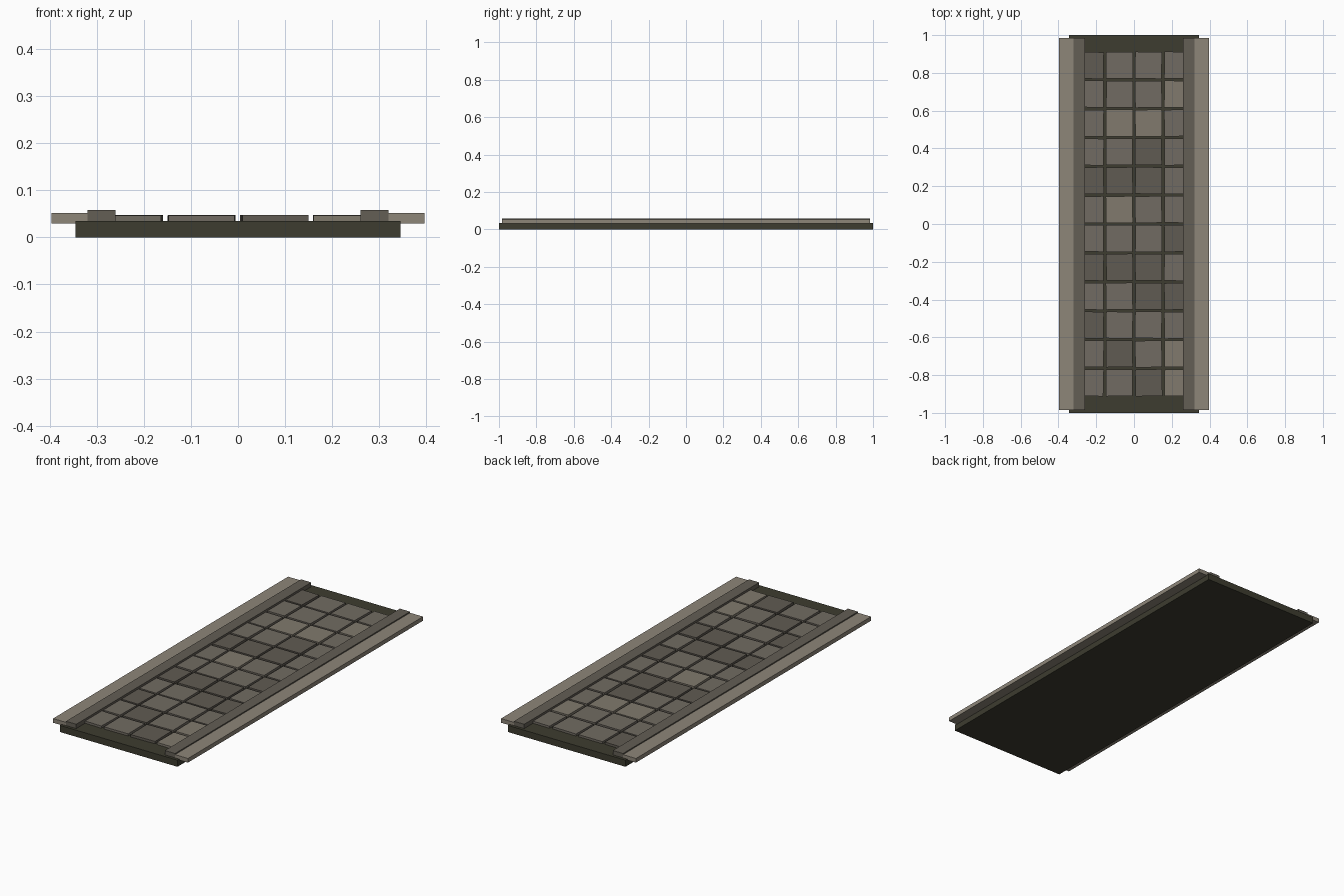
import bpy, random
from mathutils import Matrix

if "Cube" in bpy.data.objects:
    bpy.data.objects.remove(bpy.data.objects["Cube"])

random.seed(7)


def material(name, rgb):
    m = bpy.data.materials.new(name)
    m.diffuse_color = (*rgb, 1)
    m.use_nodes = True
    m.node_tree.nodes["Principled BSDF"].inputs["Base Color"].default_value = m.diffuse_color
    return m


def box(name, x, y, z, mat, turn=0.0):
    """Box from (min, max) ranges, optionally turned about its own z axis."""
    bpy.ops.mesh.primitive_cube_add(size=1)
    ob = bpy.context.object
    ob.name = name
    ob.data.transform(Matrix.Diagonal((x[1] - x[0], y[1] - y[0], z[1] - z[0], 1)))
    ob.location = [(r[0] + r[1]) / 2 for r in (x, y, z)]
    ob.rotation_euler.z = turn
    ob.data.materials.append(mat)
    return ob


ground = material("dark_ground", (0.047, 0.045, 0.029))
kerb = material("kerb_stone", (0.125, 0.112, 0.090))
walk = material("walkway_stone", (0.268, 0.238, 0.191))
slabs = {
    "d": material("slab_dark", (0.118, 0.105, 0.085)),
    "m": material("slab_mid", (0.165, 0.148, 0.122)),
    "l": material("slab_light", (0.219, 0.195, 0.155)),
}

# Road bed
box("road_bed", (-0.345, 0.345), (-1, 1), (0, 0.035), ground)

# Kerbs and raised walkways on both sides
for side, s in (("left", -1), ("right", 1)):
    box(side + "_kerb", sorted((s * 0.26, s * 0.32)), (-0.985, 0.985), (0.03, 0.058), kerb)
    box(side + "_walkway", sorted((s * 0.32, s * 0.396)), (-0.985, 0.985), (0.03, 0.052), walk)

# Paving slabs, slightly uneven, rows listed from back to front
shades = ["dmmm", "mmml", "mllm", "mmdm", "dddm", "mlmm",
          "mmmd", "dddm", "mmdd", "dmmm", "mdml", "mmdl"]
pitch, half = 0.1528, 0.0705
for r, row in enumerate(shades):
    for c, shade in enumerate(row):
        cx = (c - 1.5) * pitch * 1.01 + random.uniform(-0.001, 0.001)
        cy = (5.5 - r) * pitch + random.uniform(-0.001, 0.001)
        box(f"paving_slab_{r}_{c}", (cx - half, cx + half), (cy - half, cy + half),
            (0.033, 0.047 + random.uniform(-0.0008, 0.0008)), slabs[shade], random.uniform(-0.025, 0.025))
